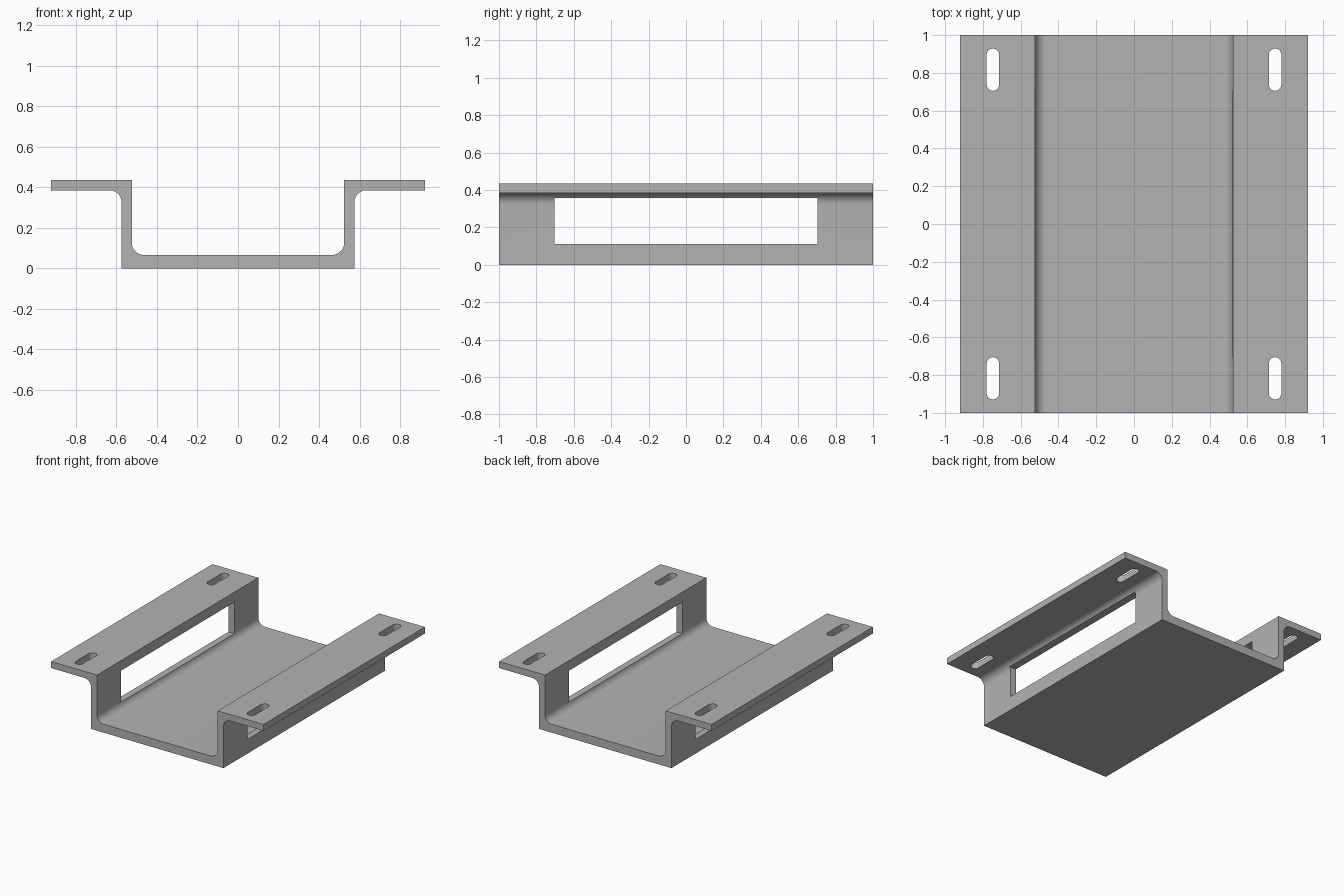
import bpy, bmesh, math

cube = bpy.data.objects.get("Cube")
if cube:
    bpy.data.objects.remove(cube, do_unlink=True)

metal = bpy.data.materials.new("grey_metal")
metal.use_nodes = True
GREY = (0.45, 0.45, 0.45, 1)
metal.diffuse_color = GREY
metal.node_tree.nodes["Principled BSDF"].inputs["Base Color"].default_value = GREY

FLANGE_X, WALL_OUT, WALL_IN = 0.922, 0.574, 0.524
TOP, FLANGE_Z, FLOOR = 0.436, 0.385, 0.066
FILLET = 0.06


def arc(cx, cy, r, start, end, steps=10):
    """Points on a circular arc, angles in degrees."""
    angles = [math.radians(start + (end - start) * i / steps) for i in range(steps + 1)]
    return [(cx + r * math.cos(a), cy + r * math.sin(a)) for a in angles]


def extrude(name, points, place, offset):
    """Extrude a closed 2D outline into a solid."""
    bm = bmesh.new()
    face = bm.faces.new([bm.verts.new(place(*p)) for p in points])
    result = bmesh.ops.extrude_face_region(bm, geom=[face])
    moved = [g for g in result["geom"] if isinstance(g, bmesh.types.BMVert)]
    bmesh.ops.translate(bm, verts=moved, vec=offset)
    bmesh.ops.recalc_face_normals(bm, faces=bm.faces)
    mesh = bpy.data.meshes.new(name)
    bm.to_mesh(mesh)
    bm.free()
    mesh.materials.append(metal)
    obj = bpy.data.objects.new(name, mesh)
    bpy.context.collection.objects.link(obj)
    return obj


# Hat-shaped channel with filleted inner corners
half = [(WALL_OUT, 0)]
half += arc(WALL_OUT + FILLET, FLANGE_Z - FILLET, FILLET, 180, 90)
half += [(FLANGE_X, FLANGE_Z), (FLANGE_X, TOP), (WALL_IN, TOP)]
half += arc(WALL_IN - FILLET, FLOOR + FILLET, FILLET, 0, -90)
profile = half + [(-x, z) for x, z in reversed(half)]
bracket = extrude("mounting_bracket", profile, lambda x, z: (x, -1, z), (0, 2, 0))

# Side wall windows
window = [(-0.703, 0.112), (0.703, 0.112), (0.703, 0.357), (-0.703, 0.357)]
cutters = [extrude("window_cutter", window, lambda y, z: (-0.7, y, z), (1.4, 0, 0))]

# Rounded slots in the flanges
R, REACH = 0.033, 0.079
for sx in (-1, 1):
    for sy in (-1, 1):
        slot = arc(0, REACH, R, 0, 180) + arc(0, -REACH, R, 180, 360)
        cutters.append(extrude(
            "slot_cutter", slot,
            lambda x, y: (x + sx * 0.747, y + sy * 0.817, 0.37), (0, 0, 0.2)))

bpy.ops.object.select_all(action="DESELECT")
bpy.context.view_layer.objects.active = bracket
bracket.select_set(True)
for cutter in cutters:
    cutter.hide_render = True
    cut = bracket.modifiers.new("cut", "BOOLEAN")
    cut.operation, cut.solver, cut.object = "DIFFERENCE", "EXACT", cutter
    bpy.ops.object.modifier_apply(modifier=cut.name)
for cutter in cutters:
    bpy.data.objects.remove(cutter, do_unlink=True)

bpy.ops.object.shade_smooth_by_angle(angle=math.radians(30))
